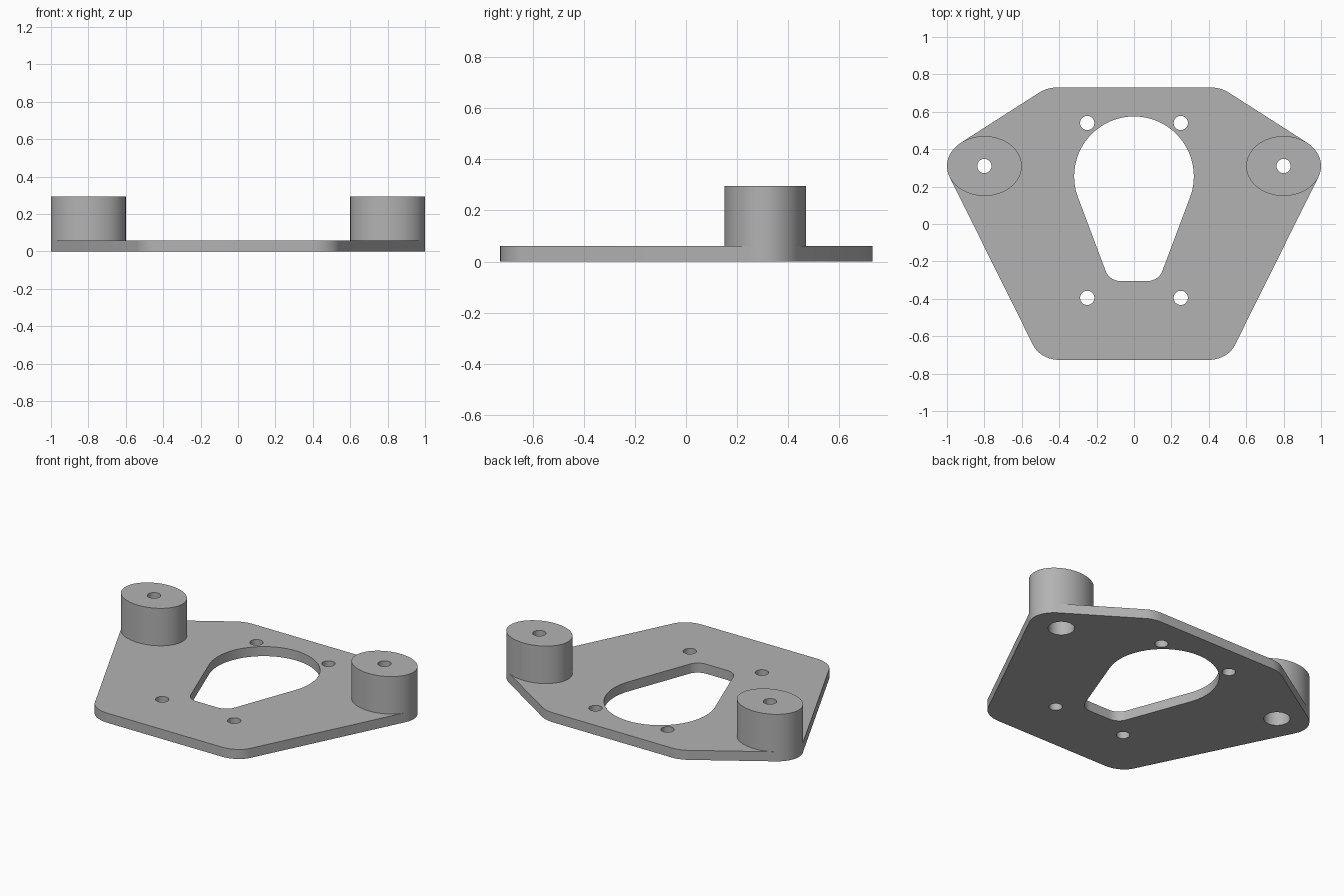
import bpy
import bmesh
from math import cos, sin, pi
from mathutils import Vector
from mathutils.geometry import convex_hull_2d

cube = bpy.data.objects.get("Cube")
if cube:
    bpy.data.objects.remove(cube, do_unlink=True)

PLATE_TOP, BOSS_TOP, RECESS_TOP = 0.06, 0.295, 0.2
BOSS_X, BOSS_Y = 0.8, 0.31
BORE, RECESS = 0.038, 0.075
SEGMENTS = 64

grey = bpy.data.materials.new("grey")
grey.use_nodes = True
colour = (0.45, 0.45, 0.45, 1)
grey.diffuse_color = colour
grey.node_tree.nodes["Principled BSDF"].inputs["Base Color"].default_value = colour


def ellipse(x, y, rx, ry=None, n=SEGMENTS):
    ry = ry or rx
    return [Vector((x + rx * cos(2 * pi * i / n), y + ry * sin(2 * pi * i / n)))
            for i in range(n)]


def hull(points):
    return [points[i] for i in convex_hull_2d(points)]


def both_sides(x, y, rx, ry=None):
    return ellipse(x, y, rx, ry) + ellipse(-x, y, rx, ry)


def finish(obj):
    bpy.ops.object.select_all(action='DESELECT')
    obj.select_set(True)
    bpy.context.view_layer.objects.active = obj
    bpy.ops.object.shade_smooth_by_angle()


def make_plate(name, loops, height):
    """Flat sheet: the first loop is the outline, the others are holes."""
    curve = bpy.data.curves.new(name, 'CURVE')
    curve.dimensions = '2D'
    curve.fill_mode = 'BOTH'
    curve.extrude = height / 2
    for loop in loops:
        spline = curve.splines.new('POLY')
        spline.points.add(len(loop) - 1)
        for point, co in zip(spline.points, loop):
            point.co = (co.x, co.y, 0, 1)
        spline.use_cyclic_u = True
    temp = bpy.data.objects.new(name + "_outline", curve)
    bpy.context.collection.objects.link(temp)
    bpy.context.view_layer.update()
    mesh = bpy.data.meshes.new_from_object(
        temp.evaluated_get(bpy.context.evaluated_depsgraph_get()))
    bpy.data.objects.remove(temp, do_unlink=True)
    bm = bmesh.new()
    bm.from_mesh(mesh)
    bmesh.ops.remove_doubles(bm, verts=bm.verts, dist=0.0001)
    bmesh.ops.translate(bm, verts=bm.verts, vec=(0, 0, height / 2))
    bmesh.ops.recalc_face_normals(bm, faces=bm.faces)
    bm.to_mesh(mesh)
    bm.free()
    mesh.materials.clear()
    mesh.materials.append(grey)
    obj = bpy.data.objects.new(name, mesh)
    bpy.context.collection.objects.link(obj)
    finish(obj)


def make_boss(name, x):
    """Oval post with a screw bore that widens into a recess below."""
    rings = [(0.2, 0.16, PLATE_TOP), (0.2, 0.16, BOSS_TOP),
             (BORE, BORE, BOSS_TOP), (BORE, BORE, RECESS_TOP),
             (RECESS, RECESS, RECESS_TOP), (RECESS, RECESS, PLATE_TOP)]
    bm = bmesh.new()
    loops = [[bm.verts.new((p.x, p.y, z)) for p in ellipse(x, BOSS_Y, rx, ry)]
             for rx, ry, z in rings]
    for low, high in zip(loops, loops[1:]):
        for i in range(SEGMENTS):
            j = (i + 1) % SEGMENTS
            bm.faces.new((low[i], low[j], high[j], high[i]))
    mesh = bpy.data.meshes.new(name)
    bm.to_mesh(mesh)
    bm.free()
    mesh.materials.append(grey)
    obj = bpy.data.objects.new(name, mesh)
    bpy.context.collection.objects.link(obj)
    finish(obj)


# Plate outline wraps the two bosses and the four rounded corners
outline = hull(both_sides(BOSS_X, BOSS_Y, 0.2, 0.16)
               + both_sides(0.41, 0.605, 0.155, 0.125)
               + both_sides(0.395, -0.602, 0.155, 0.125))
# Teardrop opening in the middle
opening = hull(ellipse(0, 0.255, 0.32) + both_sides(0.07, -0.23, 0.085, 0.075))
# Screw holes and boss recesses
holes = [ellipse(sx * 0.25, y, BORE) for sx in (-1, 1) for y in (0.54, -0.395)]
recesses = [ellipse(sx * BOSS_X, BOSS_Y, RECESS) for sx in (-1, 1)]
make_plate("base_plate", [outline, opening] + holes + recesses, PLATE_TOP)

# Mounting bosses
make_boss("left_boss", BOSS_X)
make_boss("right_boss", -BOSS_X)
